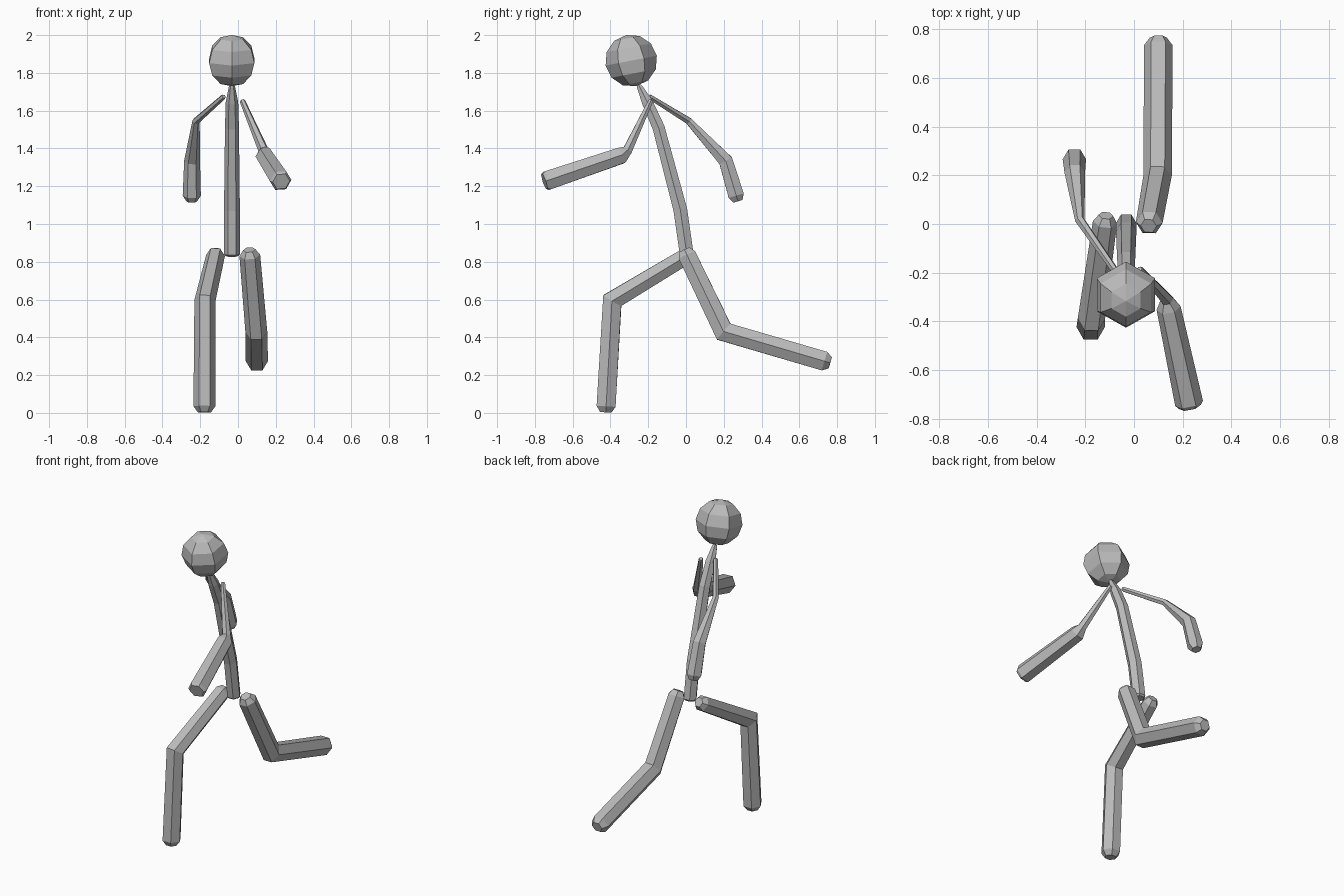
import bpy
import bmesh
import math
from mathutils import Vector, Matrix

default_cube = bpy.data.objects.get("Cube")
if default_cube:
    bpy.data.objects.remove(default_cube, do_unlink=True)

SIDES = 6

# Single grey material
grey = bpy.data.materials.new("plain_grey")
grey.use_nodes = True
COLOUR = (0.5, 0.5, 0.5, 1)
grey.diffuse_color = COLOUR
grey.node_tree.nodes["Principled BSDF"].inputs["Base Color"].default_value = COLOUR


def finish(name, bm):
    bmesh.ops.recalc_face_normals(bm, faces=bm.faces)
    mesh = bpy.data.meshes.new(name)
    bm.to_mesh(mesh)
    bm.free()
    mesh.materials.append(grey)
    obj = bpy.data.objects.new(name, mesh)
    bpy.context.collection.objects.link(obj)
    return obj


def limb(name, path, cap_start, cap_end):
    """Six-sided tube through (x, y, z, radius) points, mitred at the bends.
    Each cap is (depth, scale) of the chamfered end."""
    points = [Vector(p[:3]) for p in path]
    radii = [p[3] for p in path]
    dirs = [(b - a).normalized() for a, b in zip(points, points[1:])]

    # Cross-sections: position, plane normal, radius, mitre stretch
    sections = []
    for i, (point, radius) in enumerate(zip(points, radii)):
        if i == 0:
            d, (depth, scale) = dirs[0], cap_start
            sections += [(point, d, radius * scale, 1), (point + d * depth, d, radius, 1)]
        elif i == len(points) - 1:
            d, (depth, scale) = dirs[-1], cap_end
            sections += [(point - d * depth, d, radius, 1), (point, d, radius * scale, 1)]
        else:
            n = (dirs[i - 1] + dirs[i]).normalized()
            sections.append((point, n, radius, 1 / n.dot(dirs[i])))

    bm = bmesh.new()
    rings = []
    for centre, n, radius, stretch in sections:
        u = Vector((1, 0, 0))
        u = (u - n * u.dot(n)).normalized()
        v = n.cross(u) * stretch
        angles = [math.tau * k / SIDES for k in range(SIDES)]
        rings.append([bm.verts.new(centre + (u * math.cos(a) + v * math.sin(a)) * radius)
                      for a in angles])
    for low, high in zip(rings, rings[1:]):
        for k in range(SIDES):
            j = (k + 1) % SIDES
            bm.faces.new((low[k], low[j], high[j], high[k]))
    bm.faces.new(rings[0])
    bm.faces.new(rings[-1])
    return finish(name, bm)


ROUND = (0.032, 0.6)
BLUNT = (0.016, 0.8)
THIN = (0.01, 0.75)

# Head: coarse faceted ball tipped forward
bm = bmesh.new()
bmesh.ops.create_uvsphere(
    bm, u_segments=SIDES, v_segments=6, radius=0.138,
    matrix=Matrix.Translation((-0.033, -0.29, 1.865)) @ Matrix.Rotation(math.radians(11), 4, "X"))
finish("head", bm)

# Torso: leaning, curved spine narrowing into the neck
limb("torso", [
    (-0.032, 0.005, 0.83, 0.042),
    (-0.032, -0.03, 1.075, 0.042),
    (-0.032, -0.145, 1.51, 0.037),
    (-0.032, -0.205, 1.645, 0.033),
    (-0.032, -0.25, 1.735, 0.017)], THIN, THIN)

# Arms: thin at the shoulder, thick at the hand
limb("right_arm", [
    (-0.075, -0.195, 1.675, 0.015),
    (-0.222, 0.015, 1.545, 0.02),
    (-0.243, 0.21, 1.335, 0.042),
    (-0.245, 0.275, 1.12, 0.048)], THIN, ROUND)
limb("left_arm", [
    (0.022, -0.185, 1.655, 0.015),
    (0.135, -0.31, 1.39, 0.028),
    (0.142, -0.345, 1.362, 0.05),
    (0.229, -0.75, 1.225, 0.058)], THIN, BLUNT)

# Legs: right one planted forward, left one kicked back
limb("right_leg", [
    (-0.115, 0.035, 0.85, 0.05),
    (-0.175, -0.39, 0.595, 0.056),
    (-0.178, -0.425, 0.003, 0.058)], ROUND, ROUND)
limb("left_leg", [
    (0.06, -0.008, 0.863, 0.055),
    (0.097, 0.2, 0.43, 0.058),
    (0.1, 0.764, 0.265, 0.059)], ROUND, ROUND)
